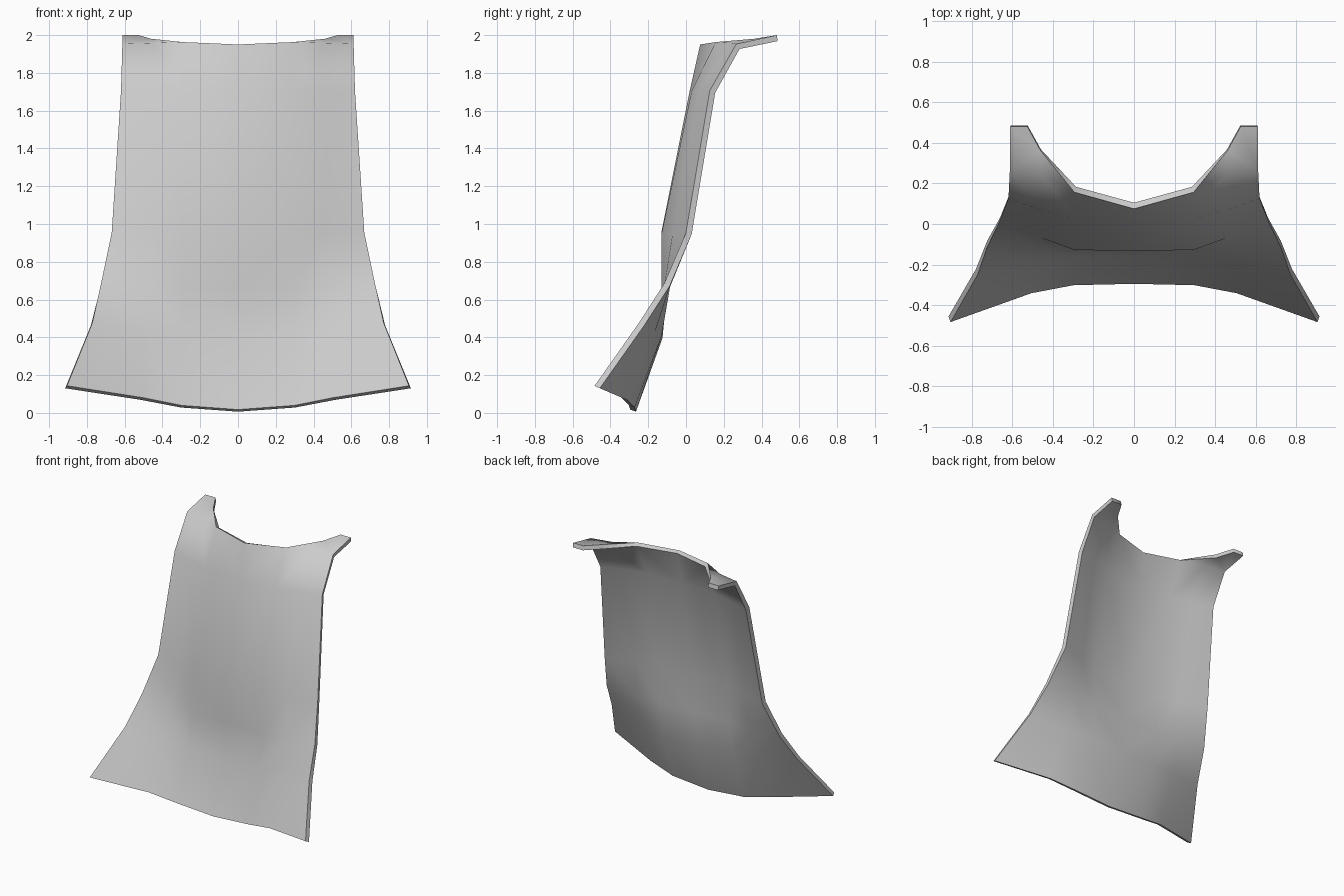
import bpy

cube = bpy.data.objects.get("Cube")
if cube:
    bpy.data.objects.remove(cube)

# Half of the cloth: rows from hem to neck, columns from middle to outer edge
rows = [
    [(0, -.28, .012), (.3, -.287, .034), (.51, -.327, .075), (.91, -.47, .137)],
    [(0, -.14, .40), (.29, -.145, .41), (.5, -.18, .43), (.775, -.235, .47)],
    [(0, -.115, .66), (.29, -.115, .66), (.48, -.1, .67), (.725, -.1, .68)],
    [(0, -.115, .95), (.29, -.113, .95), (.45, -.055, .95), (.665, .015, .95)],
    [(0, .035, 1.70), (.29, .045, 1.70), (.46, .085, 1.70), (.615, .14, 1.70)],
    [(0, .09, 1.945), (.29, .17, 1.955), (.45, .25, 1.945), (.61, .275, 1.94)],
]
cols = len(rows[0])
verts = [p for row in rows for p in row]
faces = []
for r in range(len(rows) - 1):
    for c in range(cols - 1):
        a = r * cols + c
        faces.append((a, a + 1, a + cols + 1, a + cols))

# Shoulder tab folded backwards at the top corner
n = len(verts)
verts += [(.46, .365, 1.965), (.525, .483, 1.984), (.61, .483, 1.984)]
faces += [(n - 3, n - 2, n), (n - 2, n - 1, n + 2, n + 1, n)]

mesh = bpy.data.meshes.new("cloth_panel")
mesh.from_pydata(verts, [], faces)
panel = bpy.data.objects.new("cloth_panel", mesh)
bpy.context.collection.objects.link(panel)

# Plain grey cloth
grey = bpy.data.materials.new("light_grey_cloth")
grey.use_nodes = True
colour = (.6, .6, .6, 1)
grey.diffuse_color = colour
grey.node_tree.nodes["Principled BSDF"].inputs["Base Color"].default_value = colour
mesh.materials.append(grey)

# Mirror to the other side, then give the sheet its thickness
mirror = panel.modifiers.new("mirror", "MIRROR")
mirror.use_clip = True
solid = panel.modifiers.new("thickness", "SOLIDIFY")
solid.thickness = .032
solid.offset = 0

bpy.ops.object.select_all(action="DESELECT")
panel.select_set(True)
bpy.context.view_layer.objects.active = panel
for name in ("mirror", "thickness"):
    bpy.ops.object.modifier_apply(modifier=name)
bpy.ops.object.shade_smooth_by_angle(angle=1.1)
